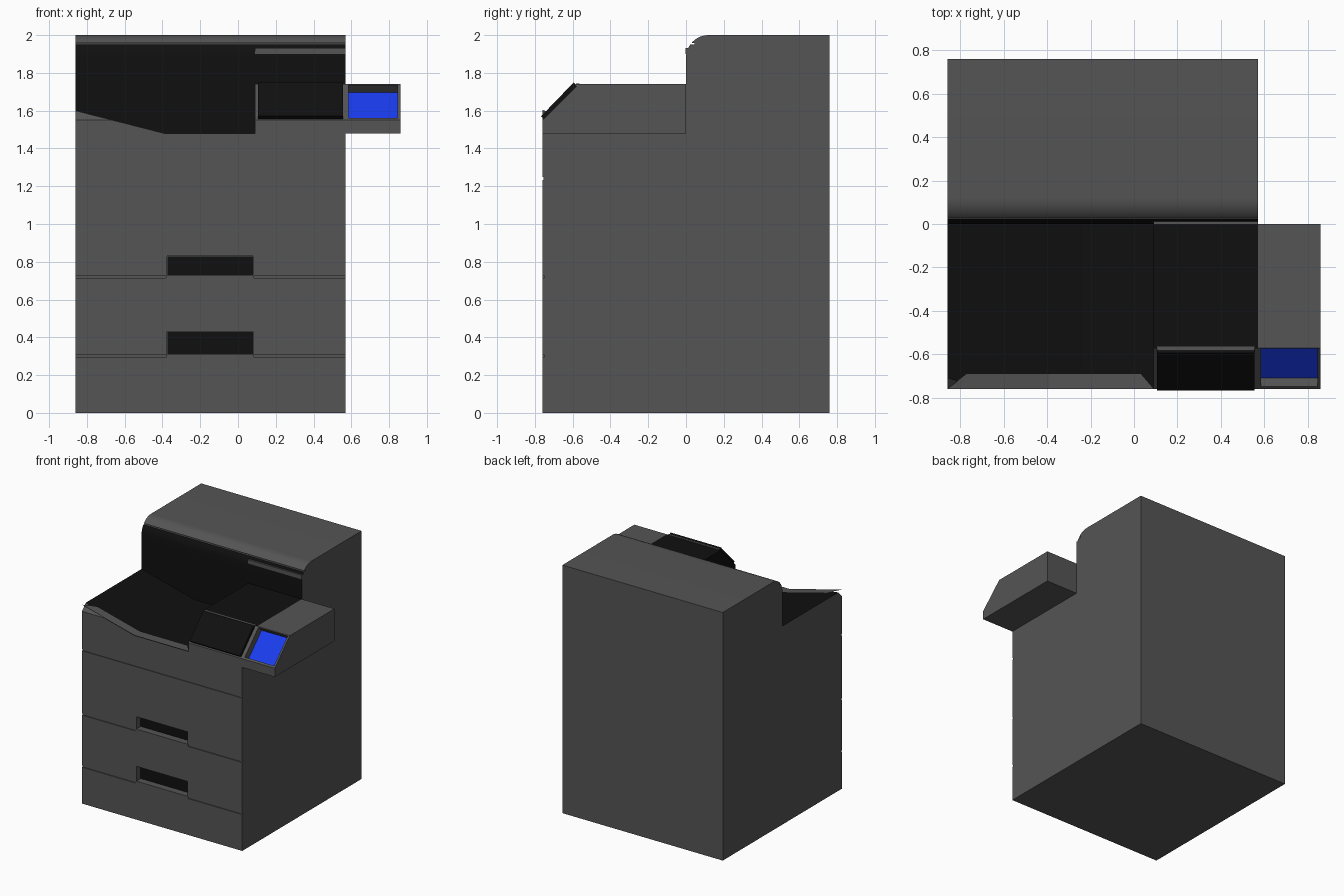
import bpy, math

if "Cube" in bpy.data.objects:
    bpy.data.objects.remove(bpy.data.objects["Cube"])

def material(name, rgb):
    m = bpy.data.materials.new(name)
    m.diffuse_color = (*rgb, 1)
    m.use_nodes = True
    m.node_tree.nodes["Principled BSDF"].inputs["Base Color"].default_value = m.diffuse_color
    return m

GREY = material("charcoal", (0.09, 0.09, 0.09))
BLACK = material("black", (0.005, 0.005, 0.005))
BLUE = material("screen_blue", (0.01, 0.045, 0.85))

def prism(name, pts, a, b, axis='X', mat=GREY):
    """Extrude a profile: (y,z) points along X, or (x,z) points along Y."""
    put = (lambda p, t: (t, p[0], p[1])) if axis == 'X' else (lambda p, t: (p[0], t, p[1]))
    n = len(pts)
    verts = [put(p, a) for p in pts] + [put(p, b) for p in pts]
    faces = [tuple(range(n)), tuple(range(2 * n - 1, n - 1, -1))]
    faces += [(i, i + n, (i + 1) % n + n, (i + 1) % n) for i in range(n)]
    me = bpy.data.meshes.new(name)
    me.from_pydata(verts, [], faces)
    ob = bpy.data.objects.new(name, me)
    bpy.context.collection.objects.link(ob)
    bpy.ops.object.select_all(action='DESELECT')
    bpy.context.view_layer.objects.active = ob
    ob.select_set(True)
    bpy.ops.object.mode_set(mode='EDIT')
    bpy.ops.mesh.select_all(action='SELECT')
    bpy.ops.mesh.normals_make_consistent(inside=False)
    bpy.ops.object.mode_set(mode='OBJECT')
    me.materials.append(mat)
    return ob

def box(name, x0, x1, y0, y1, z0, z1, mat=GREY):
    return prism(name, [(y0, z0), (y1, z0), (y1, z1), (y0, z1)], x0, x1, 'X', mat)

def cut(ob, cutter):
    cutter.hide_render = True
    mod = ob.modifiers.new("cut", 'BOOLEAN')
    mod.operation, mod.solver, mod.object = 'DIFFERENCE', 'EXACT', cutter
    bpy.context.view_layer.objects.active = ob
    bpy.ops.object.modifier_apply(modifier=mod.name)
    bpy.data.objects.remove(cutter)

L, R, F, B = -0.86, 0.57, -0.76, 0.76

# cabinet: side profile with slanted console and rounded upper edge
r = 0.12
arc = [(r - r * math.cos(t), 2 - r + r * math.sin(t))
       for t in (math.radians(7.5 * i) for i in range(13))]
body = prism("cabinet", [(F, 0), (F, 1.55), (-0.57, 1.74), (0, 1.74)] + arc + [(B, 2), (B, 0)], L, R)

# output tray with sloping left side
cut(body, prism("tray_cutter", [(-0.39, 1.48), (0.09, 1.48), (0.09, 1.8), (-0.91, 1.8), (-0.91, 1.613)],
                -0.8, 0, 'Y'))
# slot under the rounded lid
cut(body, box("lid_slot", L - 0.01, R + 0.01, -0.02, 0.045, 1.95, 1.957))
# seams and drawer handles on the front
cut(body, box("seam", L - 0.01, R + 0.01, F - 0.1, F + 0.006, 1.232, 1.248))
for z, top in ((0.72, 0.83), (0.30, 0.43)):
    for x0, x1 in ((L - 0.01, -0.38), (0.085, R + 0.01)):
        cut(body, box("seam", x0, x1, F - 0.1, F + 0.008, z - 0.007, z + 0.008))
    cut(body, box("handle_cutter", -0.375, 0.08, F - 0.1, F + 0.06, z + 0.01, top))
    box("drawer_handle_recess", -0.374, 0.079, F + 0.054, F + 0.06, z + 0.011, top - 0.001, BLACK)

# black tray, console top and rear wall
body.data.materials.append(BLACK)
for p in body.data.polygons:
    c, n = p.center, p.normal
    if -0.6 < c.y < 0.03 and 1.4 < c.z < 1.945 and abs(n.x) < 0.7:
        p.material_index = 1
    if n.x < -0.9 and 0 < c.x < 0.2 and c.z > 1.4:
        p.material_index = 1
bpy.ops.object.select_all(action='DESELECT')
body.select_set(True)
bpy.context.view_layer.objects.active = body
bpy.ops.object.shade_smooth_by_angle(angle=math.radians(20))

# pale strip above the paper exit
box("exit_strip", 0.09, R, -0.002, 0.03, 1.9, 1.932)

# mitred front lip of the tray
h = 0.004
rim = [(L, F, 1.6 + h), (-0.39, F, 1.48 + h), (0.09, F, 1.48 + h),
       (0.03, -0.69, 1.48 + h), (-0.39, -0.69, 1.48 + h), (-0.77, -0.69, 1.577 + h)]
lip = bpy.data.meshes.new("tray_front_lip")
lip.from_pydata(rim, [], [(0, 1, 4, 5), (1, 2, 3, 4)])
lip.materials.append(GREY)
bpy.context.collection.objects.link(bpy.data.objects.new("tray_front_lip", lip))

# raised black panel on the slanted console
prism("console_panel", [(-0.753, 1.557), (-0.767, 1.571), (-0.594, 1.75), (-0.577, 1.733)],
      0.105, 0.555, 'X', BLACK)
box("console_panel_trim", 0.105, 0.555, -0.582, -0.565, 1.735, 1.744)

# screen arm with sunken display
arm = prism("screen_arm", [(F, 1.48), (F, 1.55), (-0.57, 1.74), (0, 1.74), (0, 1.48)], R, 0.86)
d = 0.043
low, high = (-0.748, 1.562), (-0.574, 1.736)
cut(arm, prism("screen_cutter", [(low[0] - d, low[1] + d), (high[0] - d, high[1] + d),
                                 (high[0] + d, high[1] - d), (low[0] + d, low[1] - d)], 0.585, 0.845))
e = d - 0.004
prism("screen", [(low[0] + e, low[1] - e), (high[0] + e, high[1] - e),
                 (high[0] + d, high[1] - d), (low[0] + d, low[1] - d)], 0.585, 0.845, 'X', BLUE)
